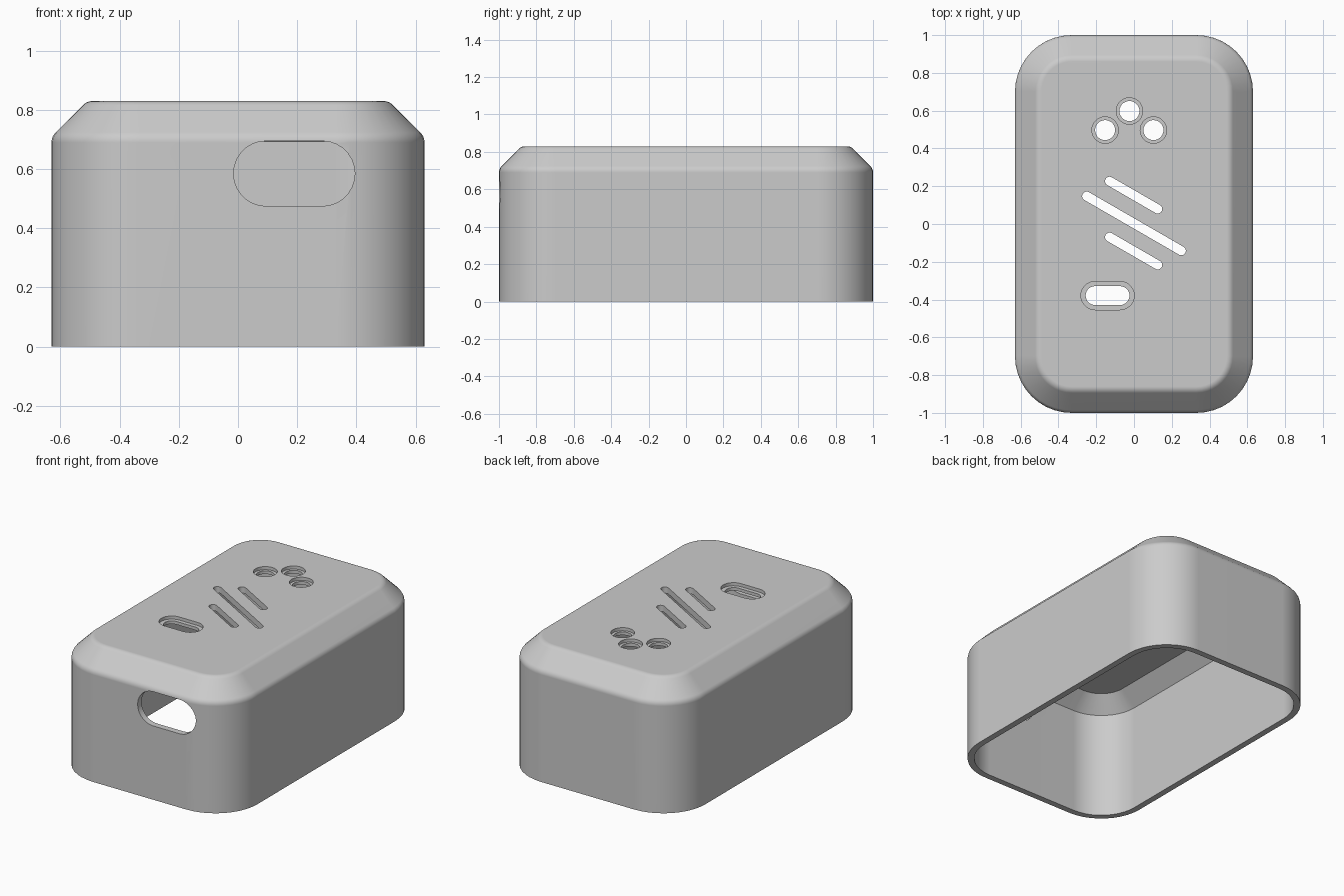
import bpy, bmesh, math
from mathutils import Matrix, Vector

if "Cube" in bpy.data.objects:
    bpy.data.objects.remove(bpy.data.objects["Cube"])

HX, HY, TOP, R = 0.63, 1.0, 0.83, 0.30
SHOULDER, WALL, BEV = 0.71, 0.04, 0.02


def add_object(name, bm):
    bmesh.ops.recalc_face_normals(bm, faces=bm.faces)
    mesh = bpy.data.meshes.new(name)
    bm.to_mesh(mesh)
    bm.free()
    obj = bpy.data.objects.new(name, mesh)
    bpy.context.collection.objects.link(obj)
    return obj


def rounded_rect(inset, z, seg=10):
    """Rounded rectangle outline, moved inwards by inset."""
    r = R - inset
    pts = []
    for q, (sx, sy) in enumerate([(1, 1), (-1, 1), (-1, -1), (1, -1)]):
        for i in range(seg + 1):
            a = math.pi / 2 * (q + i / seg)
            pts.append((sx * (HX - R) + r * math.cos(a),
                        sy * (HY - R) + r * math.sin(a), z))
    return pts


def fillet(before, corner, after, seg=5):
    """Small curve rounding a profile corner."""
    a, b, c = Vector(before), Vector(corner), Vector(after)
    p = b + (a - b).normalized() * BEV
    q = b + (c - b).normalized() * BEV
    return [tuple(p * (1 - t) ** 2 + b * 2 * t * (1 - t) + q * t * t)
            for t in (i / seg for i in range(seg + 1))]


# Shell profile as (inset, height): ceiling, inner wall, rim, outer wall, roof
ch = TOP - SHOULDER
inner_z = SHOULDER - WALL * math.tan(math.pi / 8)
ceiling = TOP - WALL
profile = [(WALL + ceiling - inner_z, ceiling), (WALL, inner_z), (WALL, 0), (0, 0)]
profile += fillet((0, 0), (0, SHOULDER), (ch, TOP))
profile += fillet((0, SHOULDER), (ch, TOP), (ch + 0.1, TOP))

bm = bmesh.new()
rings = [[bm.verts.new(p) for p in rounded_rect(d, z)] for d, z in profile]
for lo, hi in zip(rings, rings[1:]):
    for i in range(len(lo)):
        j = (i + 1) % len(lo)
        bm.faces.new((lo[i], lo[j], hi[j], hi[i]))
bm.faces.new(rings[0])
bm.faces.new(rings[-1])
shell = add_object("case_shell", bm)


def cut_slot(center, half, r, depth, angle=0.0, rot=Matrix.Identity(4), seg=14):
    """Cut a round-ended slot (a round hole when half is 0) along local z."""
    cutter_bm = bmesh.new()
    outline = []
    for side in (1, -1):
        count = seg + 1 if half else seg
        for i in range(count):
            a = -math.pi / 2 + math.pi * i / seg
            outline.append((side * (half + r * math.cos(a)), side * r * math.sin(a)))
    lo = [cutter_bm.verts.new((x, y, -depth)) for x, y in outline]
    hi = [cutter_bm.verts.new((x, y, depth)) for x, y in outline]
    cutter_bm.faces.new(lo)
    cutter_bm.faces.new(hi)
    for i in range(len(lo)):
        j = (i + 1) % len(lo)
        cutter_bm.faces.new((lo[i], lo[j], hi[j], hi[i]))
    cutter_bm.transform(Matrix.Translation(center) @ rot @ Matrix.Rotation(angle, 4, 'Z'))
    cutter = add_object("slot_cutter", cutter_bm)
    cutter.hide_render = True
    mod = shell.modifiers.new("slot", 'BOOLEAN')
    mod.operation = 'DIFFERENCE'
    mod.solver = 'EXACT'
    mod.object = cutter
    bpy.ops.object.modifier_apply(modifier=mod.name)
    bpy.data.objects.remove(cutter)


bpy.context.view_layer.objects.active = shell
shell.select_set(True)

# Stepped round holes and the stepped button opening
openings = [(-0.153, 0.497, 0, 0.07, 0.053), (-0.024, 0.598, 0, 0.07, 0.053),
            (0.103, 0.497, 0, 0.07, 0.053), (-0.14, -0.379, 0.066, 0.075, 0.05)]
for x, y, half, wide, narrow in openings:
    cut_slot((x, y, TOP), half, wide, 0.02)
    cut_slot((x, y, TOP), half, narrow, 0.1)

# Diagonal vents
for x, y, half in [(0, 0.003, 0.289), (-0.002, 0.153, 0.147), (-0.002, -0.143, 0.147)]:
    cut_slot((x, y, TOP), half, 0.024, 0.1, math.radians(-30))

# Cable port through the front wall
cut_slot((0.19, -HY, 0.585), 0.095, 0.11, 0.16,
         rot=Matrix.Rotation(math.pi / 2, 4, 'X'))

# Finish: one grey plastic, soft curves, crisp rims
grey = bpy.data.materials.new("grey_plastic")
grey.diffuse_color = (0.6, 0.6, 0.6, 1)
grey.use_nodes = True
grey.node_tree.nodes["Principled BSDF"].inputs["Base Color"].default_value = grey.diffuse_color
shell.data.materials.clear()
shell.data.materials.append(grey)
bpy.ops.object.shade_smooth_by_angle(angle=math.radians(30))
weighted = shell.modifiers.new("weighted_normals", 'WEIGHTED_NORMAL')
weighted.keep_sharp = True
